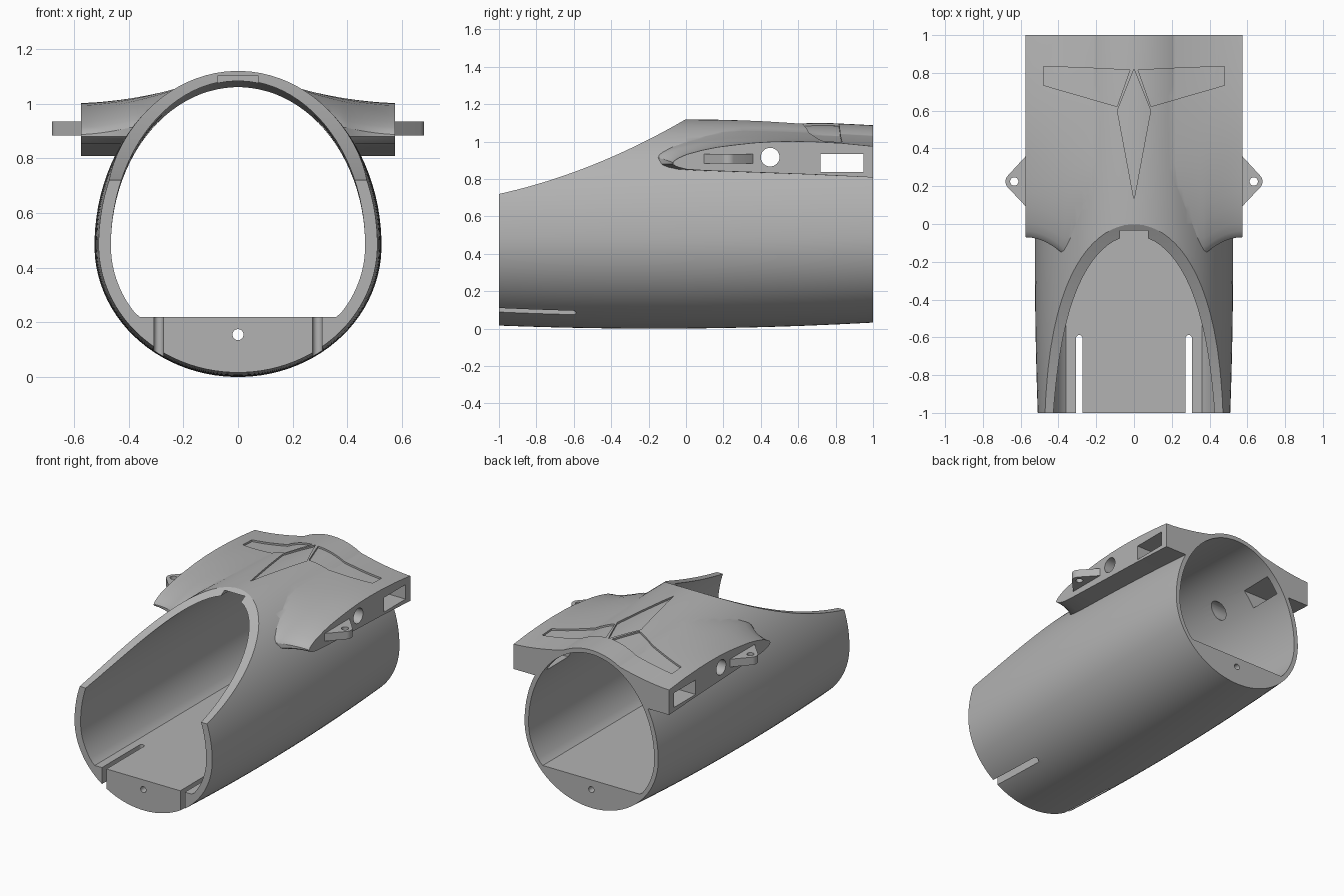
import bpy, bmesh
from math import sin, cos, pi, sqrt, radians

default = bpy.data.objects.get("Cube")
if default:
    bpy.data.objects.remove(default, do_unlink=True)

grey = bpy.data.materials.new("plain grey")
grey.use_nodes = True
grey.diffuse_color = (0.45, 0.45, 0.45, 1)
grey.node_tree.nodes["Principled BSDF"].inputs["Base Color"].default_value = (0.45, 0.45, 0.45, 1)


def loft(name, rings):
    """Solid skinned through closed rings, capped at both ends."""
    bm = bmesh.new()
    rows = [[bm.verts.new(p) for p in ring] for ring in rings]
    n = len(rows[0])
    for a, b in zip(rows, rows[1:]):
        for i in range(n):
            j = (i + 1) % n
            bm.faces.new((a[i], a[j], b[j], b[i]))
    bm.faces.new(rows[0])
    bm.faces.new(rows[-1])
    bmesh.ops.recalc_face_normals(bm, faces=bm.faces)
    mesh = bpy.data.meshes.new(name)
    bm.to_mesh(mesh)
    bm.free()
    mesh.materials.append(grey)
    obj = bpy.data.objects.new(name, mesh)
    bpy.context.collection.objects.link(obj)
    return obj


def prism(name, pts, axis, lo, hi):
    """Flat outline pushed along one axis."""
    place = {"x": lambda h, p: (h, p[0], p[1]),
             "y": lambda h, p: (p[0], h, p[1]),
             "z": lambda h, p: (p[0], p[1], h)}[axis]
    return loft(name, [[place(h, p) for p in pts] for h in (lo, hi)])


def rect(a0, a1, b0, b1):
    return [(a0, b0), (a1, b0), (a1, b1), (a0, b1)]


def arc(cx, cy, r, start=0, end=2 * pi, n=32):
    return [(cx + r * cos(start + (end - start) * i / n),
             cy + r * sin(start + (end - start) * i / n)) for i in range(n)]


def combine(target, tool, op="DIFFERENCE", keep=False):
    mod = target.modifiers.new("combine", "BOOLEAN")
    mod.operation, mod.solver, mod.object = op, "EXACT", tool
    with bpy.context.temp_override(object=target, active_object=target):
        bpy.ops.object.modifier_apply(modifier=mod.name)
    if not keep:
        bpy.data.objects.remove(tool, do_unlink=True)


def swell(y):
    return 1 - 0.042 * (y + 0.17) ** 2


def egg(a, low, high, t):
    return a * cos(t), 0.48 + (high if sin(t) > 0 else low) * sin(t)


SEG, MID = 96, 0.5625
angles = [2 * pi * (i + 0.5) / SEG for i in range(SEG)]


def shell_ring(y):
    s = swell(y)
    pts = [egg(0.525, 0.48, 0.64, t) for t in angles]
    return [(x * s, y, MID + (z - MID) * s) for x, z in pts]


def shell_top(x, y):
    s = swell(y)
    return MID + (0.48 + 0.64 * sqrt(1 - (x / s / 0.525) ** 2) - MID) * s


def cavity_ring(y):
    pts = [egg(0.465, 0.42, 0.605 - 0.025 * max(0, y), t) for t in angles]
    return [(x, y, max(z, 0.22)) for x, z in pts]


# barrel-shaped sleeve, slightly overlong before trimming
stations = [-1.05 + 2.1 * i / 28 for i in range(29)]
body = loft("sleeve_body", [shell_ring(y) for y in stations])

# side shoulders: fraction along length, top height, bottom height
OUTLINE = [(0, .887, .88), (.01, .9, .871), (.03, .913, .862), (.07, .932, .852),
           (.15, .955, .846), (.22, .97, .843), (.3, .981, .84), (.4, .993, .836),
           (.5, 1, .832), (.6, 1.002, .828), (.7, 1, .824), (.85, .991, .816),
           (1, .975, .808), (1.03, .972, .807)]


def shoulder_ring(x, side):
    u = (0.575 - x) / 0.375
    front = -0.07 - 0.085 * min(1, (0.575 - x) / 0.195) ** 2
    upper, lower = [], []
    for p, top, bottom in OUTLINE:
        y = front + (1 - front) * p
        rise = min(shell_top(0.2, y) - 0.003 - top, 0.08)
        upper.append((side * x, y, top + rise * u ** 1.6))
        lower.append((side * x, y, bottom))
    return upper + lower[::-1]


for side in (1, -1):
    rings = [shoulder_ring(0.575 - 0.375 * i / 20, side) for i in range(21)]
    combine(body, loft("shoulder", rings), "UNION")

# shallow recessed emblem panels that follow the top surface
kite = [(0, .82), (.088, .6), (0, .13), (-.088, .6)]
panel = [(.022, .815), (.2, .824), (.48, .835), (.48, .735), (.09, .622)]
lowered = body.copy()
lowered.data = body.data.copy()
bpy.context.collection.objects.link(lowered)
lowered.location.z = -0.012
bpy.context.view_layer.update()
recesses = [kite, panel, [(-x, y) for x, y in panel]]
tools = [prism("recess", pts, "z", 0.92, 1.3) for pts in recesses]
for tool in tools:
    combine(tool, lowered, keep=True)
bpy.data.objects.remove(lowered, do_unlink=True)
for tool in tools:
    combine(body, tool)

# hollow interior above a flat floor
combine(body, loft("cavity", [cavity_ring(y) for y in (-1.1, -.5, 0, .25, .5, .75, 1.1)]))

# trim the ends and the sweeping open front
sweep = [(-0.05 * i, 1.12 - 0.58 * 0.05 * i + 0.18 * (0.05 * i) ** 2) for i in range(21)]
trim = [(-1, -.2), (1, -.2), (1, 1.4), (.02, 1.4)] + sweep
combine(body, prism("trim", trim, "x", -1, 1), "INTERSECT")

# notch under the front lip, floor slots and lengthwise floor hole
combine(body, prism("notch", rect(-.075, .075, 1.0, 1.1), "y", -.3, .1))
for x in (-0.29, 0.29):
    slot = [(x - .017, -1.2), (x + .017, -1.2)] + arc(x, -.605, .017, 0, pi, 10) + [(x - .017, -.605)]
    combine(body, prism("slot", slot, "z", -.2, .4))
combine(body, prism("floor_hole", arc(0, .155, .02), "y", -1.2, 1.2))

# round and square openings through both shoulders
combine(body, prism("round_hole", arc(.45, .917, .05), "x", -1, 1))
combine(body, prism("square_hole", rect(.72, .95, .838, .935), "x", -1, 1))

# pierced mounting ears
parts = [body]
for name, side in (("left_ear", 1), ("right_ear", -1)):
    outline = [(.56, .08), (.575, .095)] + arc(.634, .225, .046, -pi / 4, pi / 4, 14)
    outline += [(.575, .357), (.56, .37)]
    ear = prism(name, [(side * x, y) for x, y in outline], "z", .883, .935)
    combine(ear, prism("ear_hole", arc(side * .634, .225, .022), "z", .8, 1))
    parts.append(ear)

# smooth curved skin with crisp edges
bpy.ops.object.select_all(action="DESELECT")
for obj in parts:
    obj.select_set(True)
bpy.context.view_layer.objects.active = body
bpy.ops.object.shade_smooth_by_angle(angle=radians(28))
